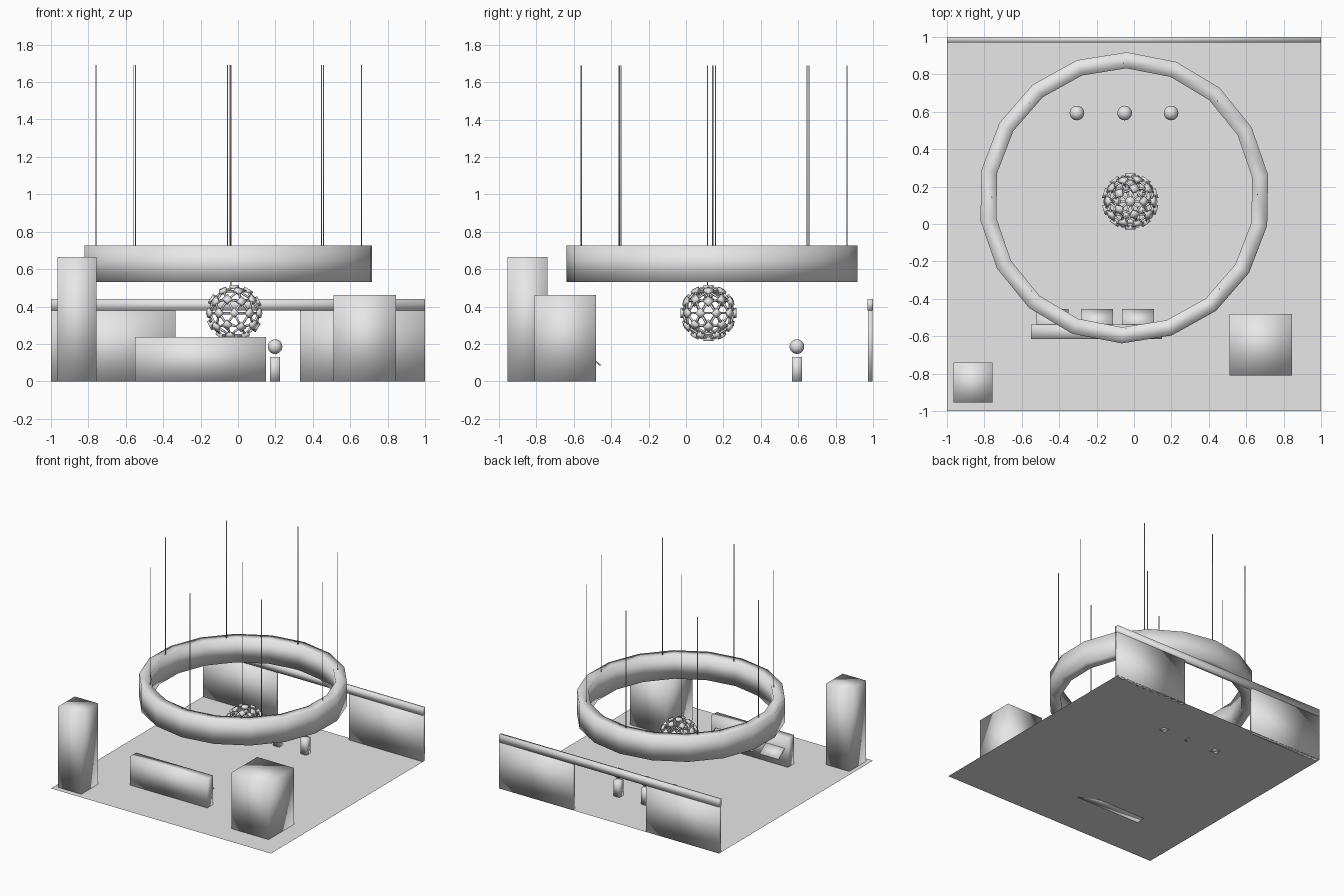
import bpy, bmesh, math
from mathutils import Matrix, Vector

if "Cube" in bpy.data.objects:
    bpy.data.objects.remove(bpy.data.objects["Cube"], do_unlink=True)

grey = bpy.data.materials.new("plain_grey")
grey.use_nodes = True
grey.diffuse_color = (0.8, 0.8, 0.8, 1)
grey.node_tree.nodes["Principled BSDF"].inputs["Base Color"].default_value = (0.8, 0.8, 0.8, 1)


def finish(name, bm, smooth=True):
    mesh = bpy.data.meshes.new(name)
    bmesh.ops.recalc_face_normals(bm, faces=bm.faces)
    for f in bm.faces:
        f.smooth = smooth
    bm.to_mesh(mesh)
    bm.free()
    mesh.materials.append(grey)
    obj = bpy.data.objects.new(name, mesh)
    bpy.context.collection.objects.link(obj)
    return obj


def box(name, x, y, z):
    """Softly shaded box from its ranges on each axis."""
    bm = bmesh.new()
    spans = (x, y, z)
    mid = Vector([(a + b) / 2 for a, b in spans])
    size = Vector([b - a for a, b in spans])
    bmesh.ops.create_cube(bm, size=1, matrix=Matrix.Translation(mid) @ Matrix.Diagonal(size).to_4x4())
    return finish(name, bm)


def rod(bm, a, b, radius, sides):
    a, b = Vector(a), Vector(b)
    turn = (b - a).to_track_quat('Z', 'Y').to_matrix().to_4x4()
    bmesh.ops.create_cone(bm, cap_ends=True, segments=sides, radius1=radius, radius2=radius,
                          depth=(b - a).length, matrix=Matrix.Translation((a + b) / 2) @ turn)


# Floor sheet
bm = bmesh.new()
bmesh.ops.create_grid(bm, x_segments=1, y_segments=1, size=1)
finish("floor", bm, False)

# Back wall with a wide doorway
box("wall_left", (0.33, 1), (0.972, 0.998), (0, 0.38))
box("wall_right", (-1, -0.335), (0.972, 0.998), (0, 0.38))
box("wall_beam", (-1, 1), (0.97, 1), (0.38, 0.44))

# Pillars and counter
box("tall_pillar", (-0.965, -0.755), (-0.955, -0.74), (0, 0.665))
box("short_pillar", (0.51, 0.845), (-0.81, -0.48), (0, 0.463))
box("counter", (-0.55, 0.15), (-0.615, -0.537), (0, 0.237))

# Sloping screens behind the counter
for i, x in enumerate((-0.435, -0.197, 0.022)):
    screen = box(f"screen_{i + 1}", (-0.085, 0.085), (-0.05, 0.05), (-0.004, 0.004))
    screen.location = (x, -0.497, 0.117)
    screen.rotation_euler.x = math.radians(-38)

# Stools: square post with a ball floating above
for i, x in enumerate((-0.305, -0.05, 0.198)):
    box(f"post_{i + 1}", (x - 0.027, x + 0.027), (0.567, 0.62), (0, 0.13))
    bm = bmesh.new()
    bmesh.ops.create_uvsphere(bm, u_segments=24, v_segments=14, radius=0.039,
                              matrix=Matrix.Translation((x, 0.593, 0.186)))
    finish(f"ball_{i + 1}", bm)

# Hanging ring: rectangular section swept through a coarse circle
SIDES, CX, CY = 18, -0.052, 0.14
bm = bmesh.new()
loops = []
for i in range(SIDES):
    a = math.radians(89) + math.tau * i / SIDES
    loops.append([bm.verts.new((CX + r * math.cos(a), CY + r * math.sin(a), z))
                  for r, z in ((0.778, 0.532), (0.778, 0.726), (0.692, 0.726), (0.692, 0.532))])
for i, here in enumerate(loops):
    there = loops[(i + 1) % SIDES]
    for k in range(4):
        n = (k + 1) % 4
        bm.faces.new((here[k], there[k], there[n], here[n]))
finish("hanging_ring", bm)

# Cables
bm = bmesh.new()
for i in range(8):
    a = 0.01 + math.tau * i / 8
    p = Vector((-0.05 + 0.71 * math.cos(a), 0.15 + 0.71 * math.sin(a), 0))
    rod(bm, p + Vector((0, 0, 0.7)), p + Vector((0, 0, 1.69)), 0.003, 6)
rod(bm, (-0.037, 0.115, 0.5), (-0.037, 0.115, 1.69), 0.003, 6)
finish("cables", bm)

# Lattice globe: struts on a geodesic net, with a small tile on every joint
centre = Vector((-0.02, 0.12, 0.365))
net = bmesh.new()
bmesh.ops.create_icosphere(net, subdivisions=2, radius=0.138)
struts, tiles = bmesh.new(), bmesh.new()
for e in net.edges:
    rod(struts, centre + e.verts[0].co, centre + e.verts[1].co, 0.006, 6)
for v in net.verts:
    n = v.co.normalized()
    rod(tiles, centre + n * 0.128, centre + n * 0.15, 0.027, 10 if abs(n.z) > 0.99 else 4)
net.free()
finish("globe_struts", struts)
finish("globe_tiles", tiles)
